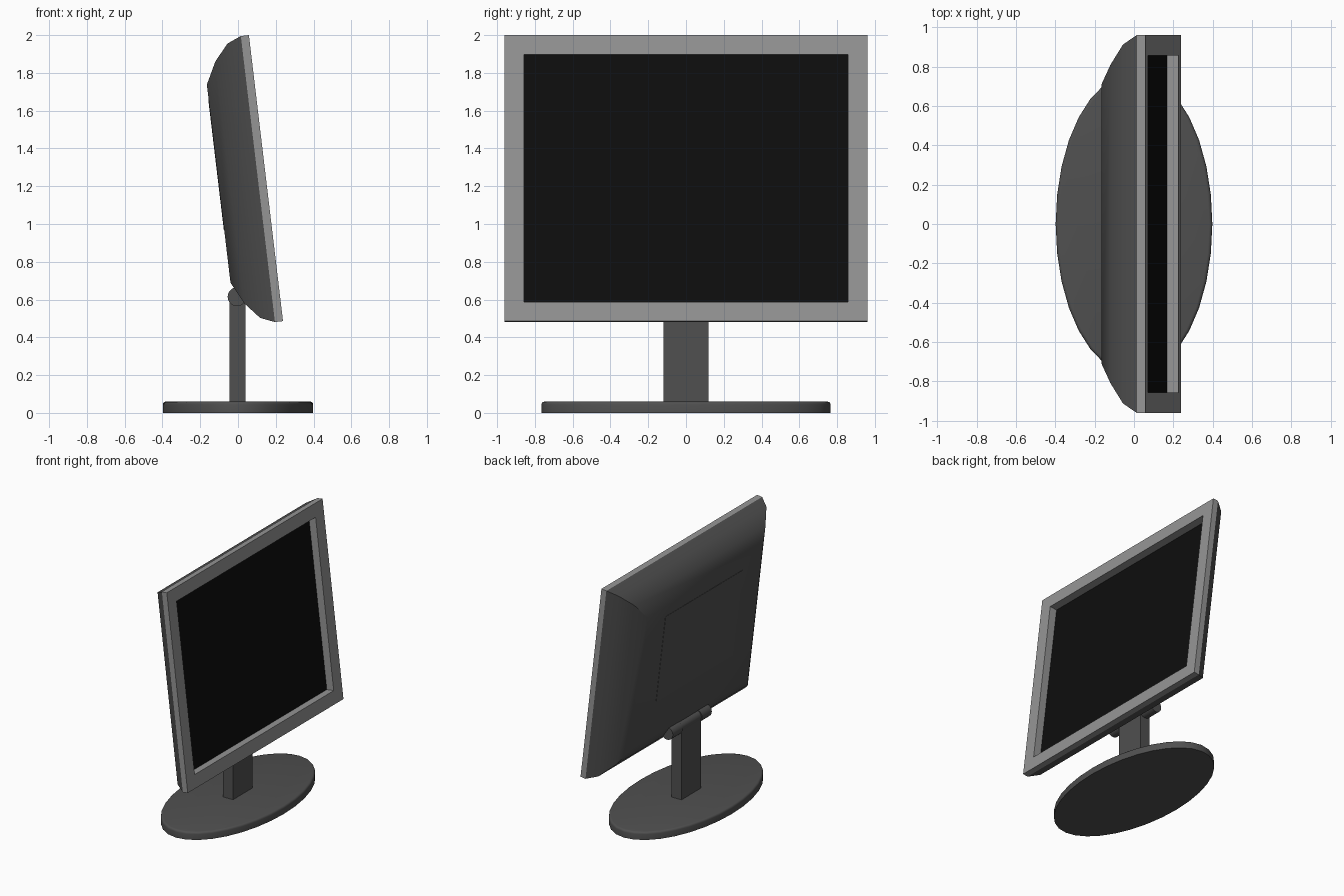
import bpy, bmesh, math
from mathutils import Matrix

if "Cube" in bpy.data.objects:
    bpy.data.objects.remove(bpy.data.objects["Cube"])

TILT = Matrix.Translation((0.148, 0, 1.243)) @ Matrix.Rotation(math.radians(-6.8), 4, 'Y')


def material(name, v):
    m = bpy.data.materials.new(name)
    m.diffuse_color = (v, v, v, 1)
    m.use_nodes = True
    m.node_tree.nodes["Principled BSDF"].inputs["Base Color"].default_value = m.diffuse_color
    return m


LIGHT = material("mid_grey", 0.30)
DARK = material("dark_grey", 0.08)
BLACK = material("screen_black", 0.004)


def finish(name, bm, mat, matrix=None, smooth=None):
    if matrix:
        bm.transform(matrix)
    bmesh.ops.recalc_face_normals(bm, faces=bm.faces)
    me = bpy.data.meshes.new(name)
    bm.to_mesh(me)
    bm.free()
    me.materials.append(mat)
    ob = bpy.data.objects.new(name, me)
    bpy.context.collection.objects.link(ob)
    if smooth:
        bpy.ops.object.select_all(action='DESELECT')
        ob.select_set(True)
        bpy.context.view_layer.objects.active = ob
        bpy.ops.object.shade_smooth_by_angle(angle=math.radians(smooth))
    return ob


def rect_loft(rings, cap):
    """Skin rectangles given as (depth, half width, half height)."""
    bm = bmesh.new()
    loops = [[bm.verts.new((d, sy * w, sz * h)) for sy, sz in ((-1, -1), (1, -1), (1, 1), (-1, 1))]
             for d, w, h in rings]
    for a, b in zip(loops, loops[1:]):
        for i in range(4):
            j = (i + 1) % 4
            bm.faces.new((a[i], a[j], b[j], b[i]))
    if cap:
        bm.faces.new(loops[-1])
    return bm


def box(size, loc):
    bm = bmesh.new()
    bmesh.ops.create_cube(bm, size=1, matrix=Matrix.Translation(loc) @ Matrix.Diagonal((*size, 1)))
    return bm


def barrel(name, radius, length, y=0):
    bm = bmesh.new()
    bmesh.ops.create_cone(bm, cap_ends=True, segments=20, radius1=radius, radius2=radius, depth=length,
                          matrix=Matrix.Translation((-0.005, y, 0.615)) @ Matrix.Rotation(math.pi / 2, 4, 'X'))
    return finish(name, bm, DARK, smooth=40)


# Panel: bezel, recessed display, rounded back shell
W, H = 0.96, 0.7625
finish("bezel", rect_loft([(-0.043, W, H), (0, W, H), (0, 0.857, 0.66), (-0.06, 0.857, 0.66)], False),
       LIGHT, TILT)
finish("screen", box((0.01, 1.716, 1.322), (-0.065, 0, 0)), BLACK, TILT)
finish("back_shell", rect_loft([(-0.043, W, H), (-0.118, W - 0.048, H - 0.031),
                                (-0.193, W - 0.152, H - 0.118), (-0.252, W - 0.25, H - 0.234)], True),
       DARK, TILT, 40)
# Cover plate almost flush with the back
finish("back_cover", box((0.01, 0.95, 0.69), (-0.249, 0, 0.10)), DARK, TILT)

# Hinge: centre knuckle with a barrel either side
barrel("hinge_knuckle", 0.044, 0.24)
for side, s in (("left", -1), ("right", 1)):
    barrel("hinge_" + side, 0.05, 0.12, s * 0.18)

# Neck
finish("neck", box((0.085, 0.24, 0.55), (-0.002, 0, 0.325)), DARK)

# Elliptical foot with a rounded top edge
bm = bmesh.new()
bmesh.ops.create_cone(bm, cap_ends=True, segments=32, radius1=1, radius2=1, depth=0.06,
                      matrix=Matrix.Translation((0, 0, 0.03)))
bm.transform(Matrix.Diagonal((0.398, 0.765, 1, 1)))
rim = [e for e in bm.edges if all(v.co.z > 0.05 for v in e.verts)]
bmesh.ops.bevel(bm, geom=rim, offset=0.016, segments=3, profile=0.5, affect='EDGES')
finish("foot", bm, DARK, smooth=40)
